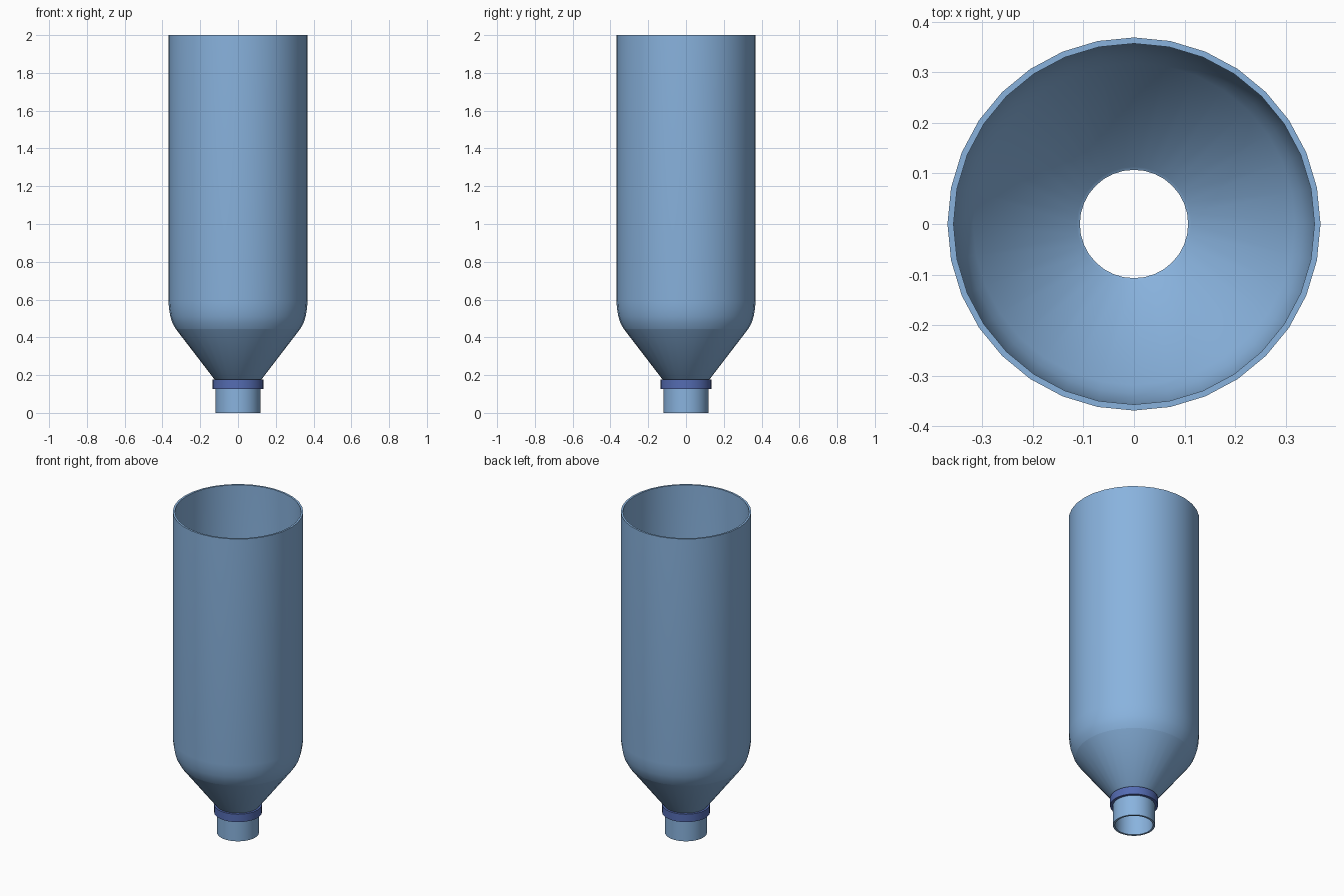
import bpy, bmesh, math

if "Cube" in bpy.data.objects:
    bpy.data.objects.remove(bpy.data.objects["Cube"])

SIDES = 32
WALL = 0.012


def material(name, color):
    m = bpy.data.materials.new(name)
    m.diffuse_color = (*color, 1)
    m.use_nodes = True
    m.node_tree.nodes["Principled BSDF"].inputs["Base Color"].default_value = m.diffuse_color
    return m


def lathe(name, loop, mat, sharp=()):
    """Revolve a closed (radius, z) loop about z; loop indices in sharp become hard rings."""
    bm = bmesh.new()
    rings = []
    for r, z in loop:
        rings.append([bm.verts.new((r * math.cos(2 * math.pi * i / SIDES),
                                    r * math.sin(2 * math.pi * i / SIDES), z))
                      for i in range(SIDES)])
    for k, a in enumerate(rings):
        b = rings[(k + 1) % len(rings)]
        for i in range(SIDES):
            j = (i + 1) % SIDES
            bm.faces.new((a[i], a[j], b[j], b[i]))
    for k in sharp:
        for i in range(SIDES):
            bm.edges.get((rings[k][i], rings[k][(i + 1) % SIDES])).smooth = False
    bmesh.ops.recalc_face_normals(bm, faces=bm.faces)
    mesh = bpy.data.meshes.new(name)
    bm.to_mesh(mesh)
    bm.free()
    mesh.materials.append(mat)
    ob = bpy.data.objects.new(name, mesh)
    bpy.context.collection.objects.link(ob)
    bpy.ops.object.select_all(action='DESELECT')
    ob.select_set(True)
    bpy.context.view_layer.objects.active = ob
    bpy.ops.object.shade_smooth_by_angle(angle=math.radians(30))
    return ob


blue = material("pale_blue", (0.25, 0.45, 0.73))
dark = material("dark_blue", (0.09, 0.15, 0.45))

# Hollow bottle shell, open at both ends: neck, cone, rounded shoulder, straight wall
outer = [(0.119, 0), (0.119, 0.175), (0.125, 0.178), (0.33, 0.445), (0.347, 0.475),
         (0.358, 0.51), (0.365, 0.55), (0.3685, 0.59), (0.3685, 2.0)]
inner = [(r - WALL, z) for r, z in reversed(outer)]
lathe("bottle_shell", outer + inner, blue, sharp=(3,))

# Collar around the neck
lathe("neck_collar", [(0.117, 0.127), (0.135, 0.127), (0.135, 0.176), (0.117, 0.176)], dark)
